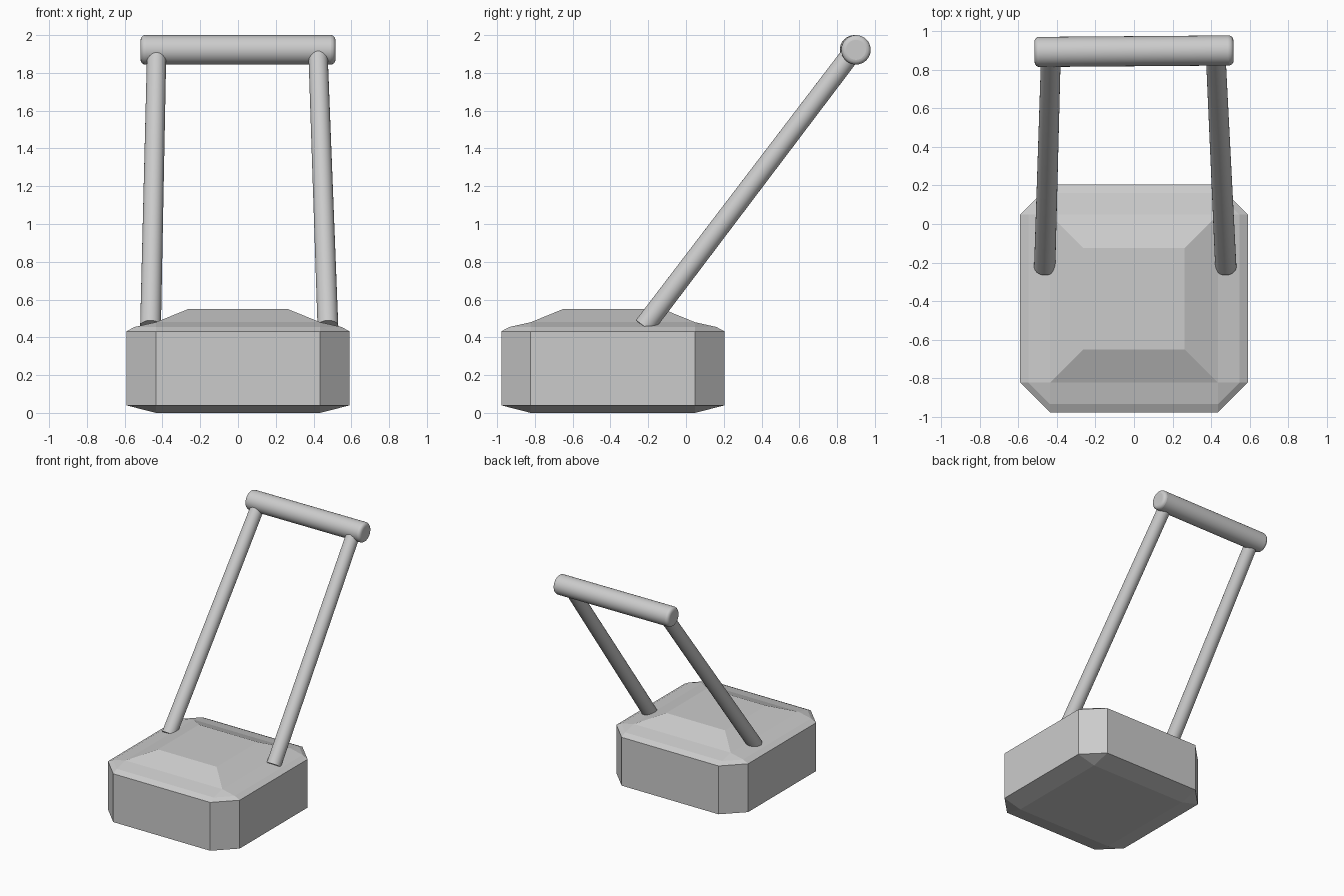
import bpy, bmesh, math
from mathutils import Vector

if "Cube" in bpy.data.objects:
    bpy.data.objects.remove(bpy.data.objects["Cube"])

CENTRE_Y = -0.387   # middle of the deck
C = 0.435           # where the corner chamfers start


def octagon(bm, half, z):
    pts = [(-C, -half), (C, -half), (half, -C), (half, C),
           (C, half), (-C, half), (-half, C), (-half, -C)]
    return [bm.verts.new((x, y + CENTRE_Y, z)) for x, y in pts]


def square(bm, half, z):
    pts = [(-half, -half), (half, -half), (half, half), (-half, half)]
    return [bm.verts.new((x, y + CENTRE_Y, z)) for x, y in pts]


def bridge(bm, a, b):
    for i in range(len(a)):
        j = (i + 1) % len(a)
        bm.faces.new((a[i], a[j], b[j], b[i]))


def join_square(bm, octa, sq):
    # a quad along each side, a triangle at each corner
    for i in range(4):
        j = (i + 1) % 4
        bm.faces.new((octa[2 * i], octa[2 * i + 1], sq[j], sq[i]))
        bm.faces.new((octa[2 * i + 1], octa[(2 * i + 2) % 8], sq[j]))


def rod(name, start, end, r_start, r_end, bevel=0):
    start, end = Vector(start), Vector(end)
    axis = end - start
    bpy.ops.mesh.primitive_cone_add(
        vertices=32, radius1=r_start, radius2=r_end, depth=axis.length,
        location=(start + end) / 2,
        rotation=axis.to_track_quat('Z', 'Y').to_euler())
    ob = bpy.context.object
    ob.name = name
    if bevel:
        mod = ob.modifiers.new("rounded_ends", 'BEVEL')
        mod.width, mod.segments = bevel, 4
        mod.limit_method, mod.angle_limit = 'ANGLE', math.radians(40)
    bpy.ops.object.shade_smooth_by_angle(angle=math.radians(35))
    return ob


# Mower deck: chamfered box with a stepped lid
bm = bmesh.new()
base = square(bm, C, 0.0)
lower = octagon(bm, 0.591, 0.04)
upper = octagon(bm, 0.591, 0.432)
rim = octagon(bm, 0.547, 0.455)
shoulder = square(bm, C, 0.48)
lid = square(bm, 0.263, 0.55)
bm.faces.new(base)
join_square(bm, lower, base)
bridge(bm, lower, upper)
bridge(bm, upper, rim)
join_square(bm, rim, shoulder)
bridge(bm, shoulder, lid)
bm.faces.new(lid)
bmesh.ops.recalc_face_normals(bm, faces=bm.faces)
mesh = bpy.data.meshes.new("mower_deck")
bm.to_mesh(mesh)
bm.free()
deck = bpy.data.objects.new("mower_deck", mesh)
bpy.context.collection.objects.link(deck)

# Two handle poles leaning back, slightly closer at the top
for name, x0, x1 in (("left_pole", -0.463, -0.431), ("right_pole", 0.476, 0.424)):
    rod(name, (x0, -0.222, 0.457), (x1, 0.87, 1.895), 0.055, 0.051)

# Grip bar
rod("grip_bar", (-0.516, 0.892, 1.922), (0.516, 0.9, 1.922), 0.078, 0.078, 0.025)
